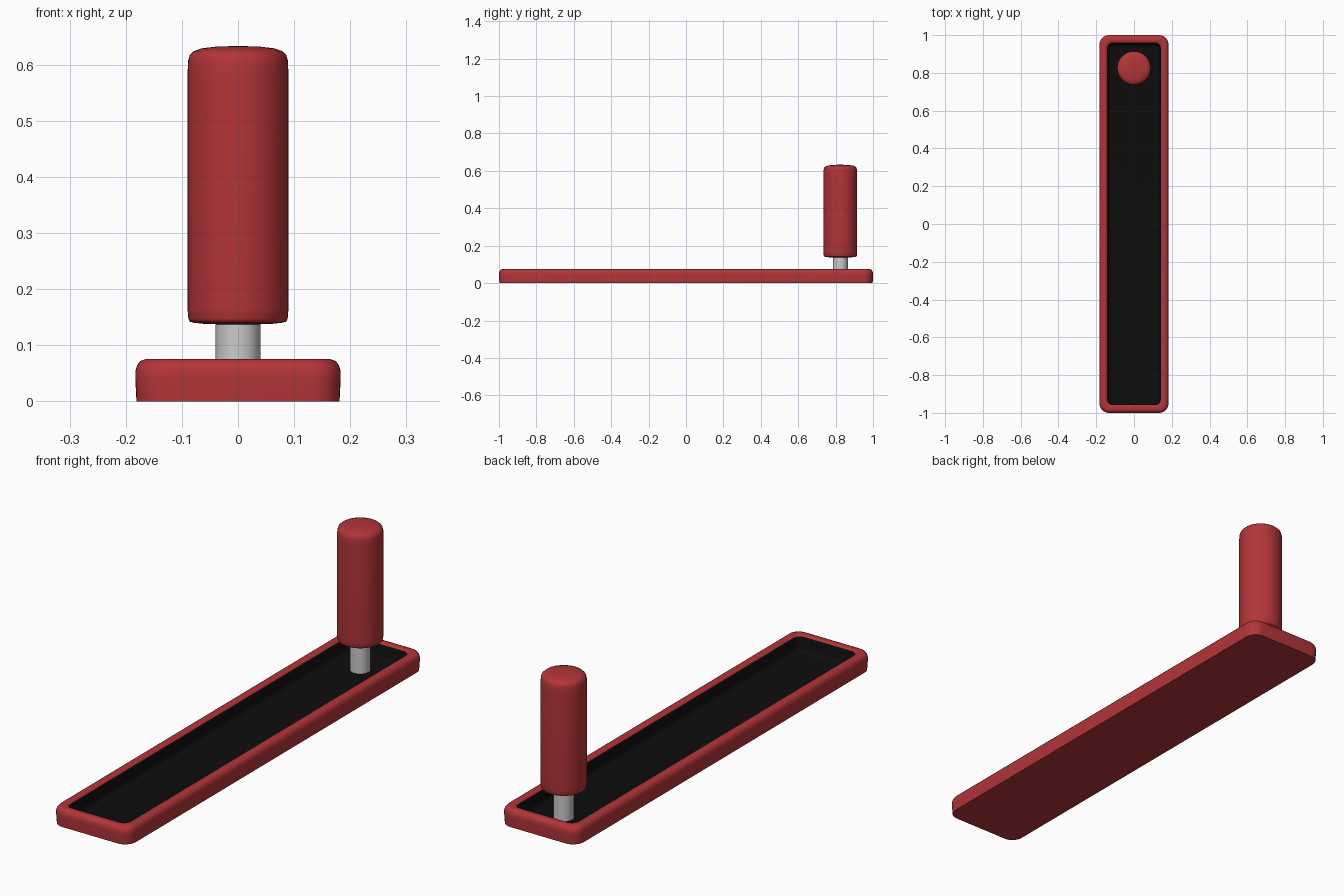
import bpy, bmesh
from math import cos, sin, pi, radians

if "Cube" in bpy.data.objects:
    bpy.data.objects.remove(bpy.data.objects["Cube"])


def material(name, rgb):
    m = bpy.data.materials.new(name)
    m.diffuse_color = (*rgb, 1)
    m.use_nodes = True
    m.node_tree.nodes["Principled BSDF"].inputs["Base Color"].default_value = m.diffuse_color
    return m


RED = material("red_plastic", (0.45, 0.035, 0.04))
BLACK = material("black_liner", (0.004, 0.004, 0.004))


def rounded_rect(hx, hy, r, n=8):
    pts = []
    for q, (sx, sy) in enumerate([(1, 1), (-1, 1), (-1, -1), (1, -1)]):
        for i in range(n + 1):
            a = (q + i / n) * pi / 2
            pts.append((sx * (hx - r) + r * cos(a), sy * (hy - r) + r * sin(a)))
    return pts


def circle(r, n=48):
    return [(r * cos(2 * pi * i / n), r * sin(2 * pi * i / n)) for i in range(n)]


def loft(name, rings, mats=(), slots=None, loc=(0, 0, 0)):
    """Skin a stack of (outline, z) rings and cap both ends."""
    bm = bmesh.new()
    loops = [[bm.verts.new((x, y, z)) for x, y in pts] for pts, z in rings]
    for k, (a, b) in enumerate(zip(loops, loops[1:])):
        for i in range(len(a)):
            j = (i + 1) % len(a)
            f = bm.faces.new((a[i], a[j], b[j], b[i]))
            f.material_index = slots[k] if slots else 0
    bm.faces.new(loops[0][::-1])
    bm.faces.new(loops[-1]).material_index = slots[-1] if slots else 0
    me = bpy.data.meshes.new(name)
    bm.to_mesh(me)
    bm.free()
    for m in mats:
        me.materials.append(m)
    ob = bpy.data.objects.new(name, me)
    ob.location = loc
    bpy.context.collection.objects.link(ob)
    bpy.context.view_layer.objects.active = ob
    ob.select_set(True)
    bpy.ops.object.shade_smooth_by_angle(angle=radians(50))
    ob.select_set(False)
    return ob


# Tray: inset from the outer edge, height, corner radius
profile = [(0.002, 0, 0.05), (0.0, 0.04, 0.05), (0.0, 0.053, 0.05), (0.003, 0.064, 0.048),
           (0.009, 0.072, 0.044), (0.018, 0.075, 0.04), (0.03, 0.075, 0.035),
           (0.037, 0.073, 0.032), (0.041, 0.069, 0.03),            # red rim ends here
           (0.044, 0.06, 0.03), (0.046, 0.03, 0.03), (0.049, 0.019, 0.028),
           (0.056, 0.013, 0.025), (0.068, 0.011, 0.02)]
rings = [(rounded_rect(0.183 - d, 1.0 - d, r), z) for d, z, r in profile]
loft("tray", rings, (RED, BLACK), [0] * 8 + [1] * 6)

# Metal post
POST_Y = 0.825
loft("post", [(circle(0.04), 0.008), (circle(0.04), 0.2)], loc=(0, POST_Y, 0))

# Grip with softened ends
grip = [(0.03, 0.137), (0.06, 0.138), (0.078, 0.140), (0.086, 0.142), (0.0885, 0.147),
        (0.09, 0.165), (0.09, 0.58), (0.089, 0.607), (0.086, 0.617), (0.079, 0.624),
        (0.065, 0.629), (0.04, 0.632), (0.012, 0.633)]
loft("grip", [(circle(r), z) for r, z in grip], (RED,), loc=(0, POST_Y, 0))
